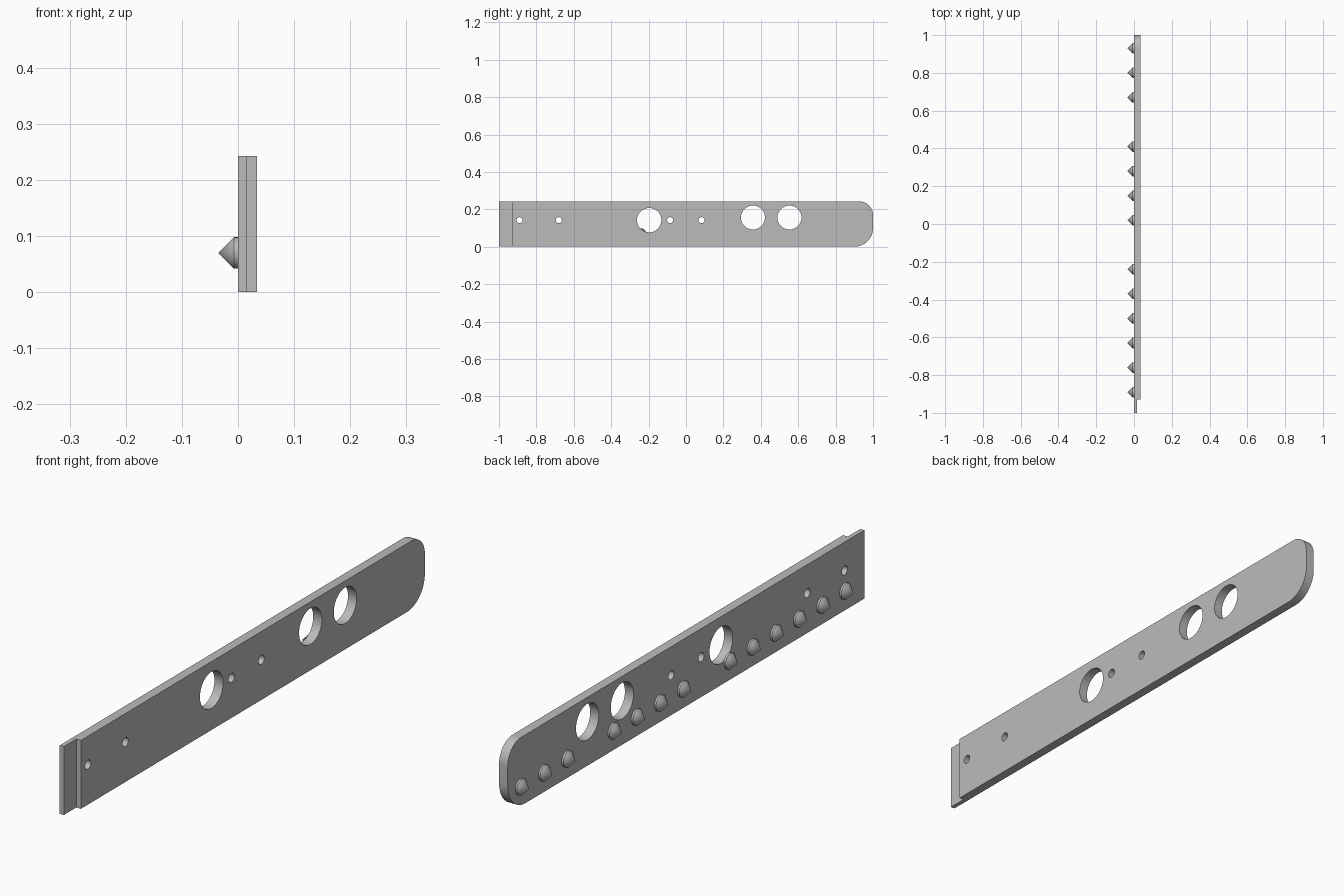
import bpy
import bmesh
from math import sin, cos, pi, radians
from mathutils import Matrix, Vector

cube = bpy.data.objects.get("Cube")
if cube:
    bpy.data.objects.remove(cube, do_unlink=True)

HEIGHT, THICK, SHOULDER = 0.243, 0.034, -0.93

metal = bpy.data.materials.new("grey metal")
metal.use_nodes = True
metal.diffuse_color = (0.5, 0.5, 0.5, 1)
metal.node_tree.nodes["Principled BSDF"].inputs["Base Color"].default_value = (0.5, 0.5, 0.5, 1)


def add_mesh(name, bm):
    """Turn a bmesh into a shaded object."""
    bmesh.ops.remove_doubles(bm, verts=bm.verts, dist=1e-5)
    bmesh.ops.recalc_face_normals(bm, faces=bm.faces)
    mesh = bpy.data.meshes.new(name)
    bm.to_mesh(mesh)
    bm.free()
    mesh.materials.clear()
    mesh.materials.append(metal)
    obj = bpy.data.objects.new(name, mesh)
    bpy.context.collection.objects.link(obj)
    bpy.ops.object.select_all(action='DESELECT')
    obj.select_set(True)
    bpy.context.view_layer.objects.active = obj
    bpy.ops.object.shade_smooth_by_angle(angle=radians(30))
    return obj


def arc(cy, cz, r, start, end, n):
    angles = [start + (end - start) * i / n for i in range(n + 1)]
    return [(cy + r * cos(a), cz + r * sin(a)) for a in angles]


# Bar: side outline with two rounded end corners and round through holes
LOW_R, TOP_R = 0.10, 0.075
outline = [(SHOULDER, HEIGHT), (SHOULDER, 0)]
outline += arc(1 - LOW_R, LOW_R, LOW_R, -pi / 2, 0, 16)
outline += arc(1 - TOP_R, HEIGHT - TOP_R, TOP_R, 0, pi / 2, 16)

holes = [(y, 0.142, 0.016) for y in (-0.89, -0.68, -0.085, 0.083)]
holes += [(-0.197, 0.142, 0.065), (0.358, 0.156, 0.064), (0.553, 0.156, 0.064)]
loops = [outline] + [arc(y, z, r, 0, 2 * pi, 48)[:-1] for y, z, r in holes]

curve = bpy.data.curves.new("bar_outline", 'CURVE')
curve.dimensions = '2D'
curve.fill_mode = 'BOTH'
curve.extrude = THICK / 2
for loop in loops:
    spline = curve.splines.new('POLY')
    spline.points.add(len(loop) - 1)
    for point, (y, z) in zip(spline.points, loop):
        point.co = (y, z, 0, 1)
    spline.use_cyclic_u = True

helper = bpy.data.objects.new("bar_outline", curve)
bpy.context.collection.objects.link(helper)
bpy.context.view_layer.update()
evaluated = helper.evaluated_get(bpy.context.evaluated_depsgraph_get())
bm = bmesh.new()
bm.from_mesh(evaluated.to_mesh())
evaluated.to_mesh_clear()
bpy.data.objects.remove(helper, do_unlink=True)

# Stand the flat outline upright, thickness along x
upright = Matrix(((0, 0, 1), (1, 0, 0), (0, 1, 0))).to_4x4()
bm.transform(Matrix.Translation((THICK / 2, 0, 0)) @ upright)
add_mesh("bar", bm)

# Thin tongue at the front end
TONGUE = 0.016
bm = bmesh.new()
bmesh.ops.create_cube(bm, size=1)
bm.transform(Matrix.Translation((TONGUE / 2, (SHOULDER - 1) / 2, HEIGHT / 2))
             @ Matrix.Diagonal((TONGUE, SHOULDER + 1, HEIGHT, 1)))
add_mesh("tongue", bm)

# Pointed stud: cone on a short collar, turned about the x axis
bm = bmesh.new()
profile = [(-0.035, 0), (-0.007, 0.028), (0.001, 0.028)]
verts = [bm.verts.new((x, 0, r)) for x, r in profile]
edges = [bm.edges.new(pair) for pair in zip(verts, verts[1:])]
bmesh.ops.spin(bm, geom=verts + edges, cent=(0, 0, 0), axis=(1, 0, 0),
               angle=2 * pi, steps=32)
first = add_mesh("stud_1", bm)

# Row of evenly spaced studs with two gaps
slots = [i for i in range(15) if i not in (3, 8)]
for number, slot in enumerate(slots, 1):
    stud = first
    if number > 1:
        stud = first.copy()
        stud.name = f"stud_{number}"
        bpy.context.collection.objects.link(stud)
    stud.location = Vector((0, 0.93 - 0.13 * slot, 0.07))
